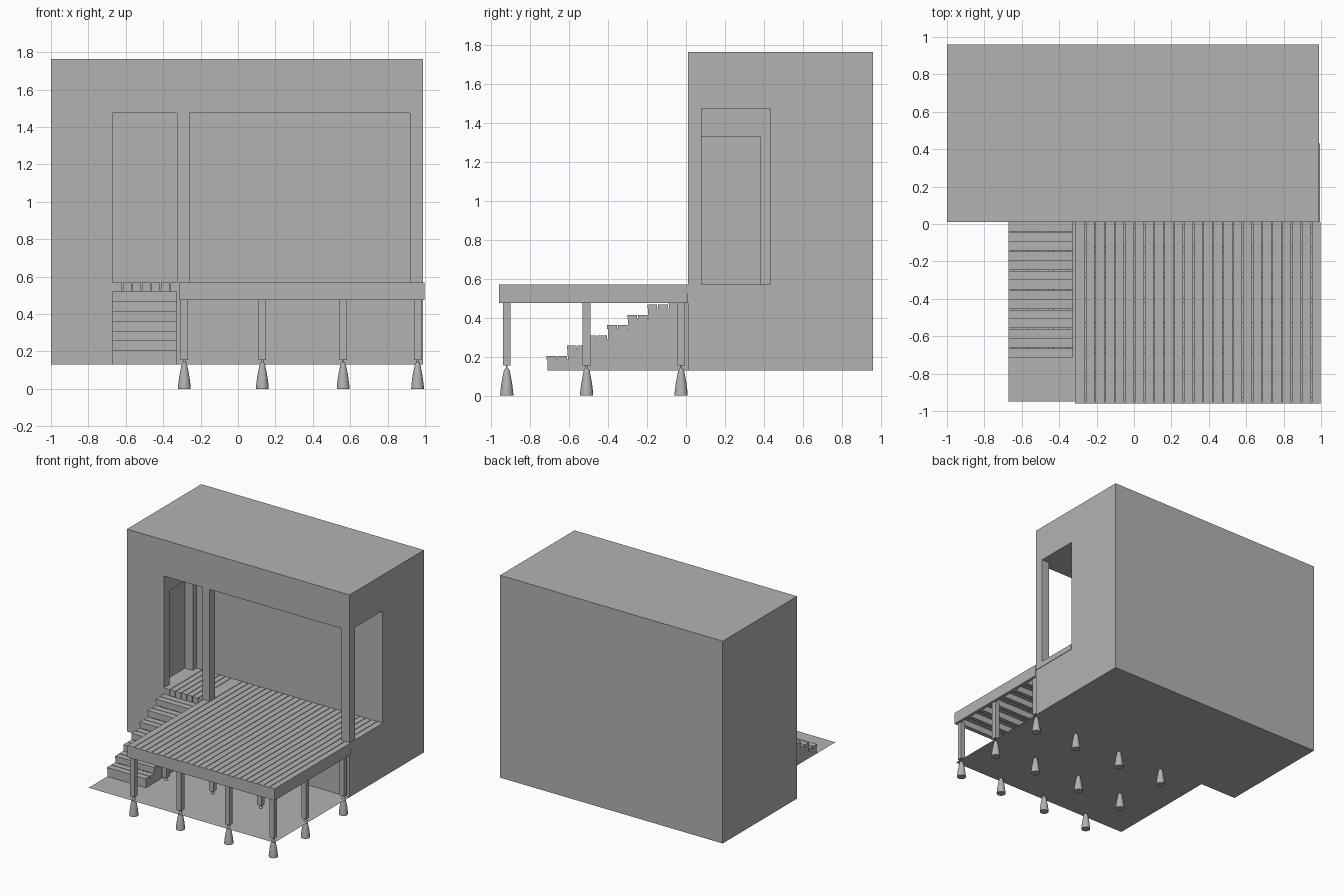
import bpy
import bmesh
import math

old = bpy.data.objects.get("Cube")
if old:
    bpy.data.objects.remove(old, do_unlink=True)

grey = bpy.data.materials.new("plain grey")
grey.use_nodes = True
COLOUR = (0.45, 0.45, 0.45, 1)
grey.diffuse_color = COLOUR
grey.node_tree.nodes["Principled BSDF"].inputs["Base Color"].default_value = COLOUR


def finish(name, bm):
    bmesh.ops.recalc_face_normals(bm, faces=bm.faces)
    mesh = bpy.data.meshes.new(name)
    bm.to_mesh(mesh)
    bm.free()
    mesh.materials.append(grey)
    obj = bpy.data.objects.new(name, mesh)
    bpy.context.collection.objects.link(obj)
    return obj


def boxes(name, spans):
    """One object from boxes given as (x0, x1, y0, y1, z0, z1)."""
    bm = bmesh.new()
    for x0, x1, y0, y1, z0, z1 in spans:
        verts = bmesh.ops.create_cube(bm, size=1)["verts"]
        for v in verts:
            v.co.x = x1 if v.co.x > 0 else x0
            v.co.y = y1 if v.co.y > 0 else y0
            v.co.z = z1 if v.co.z > 0 else z0
    return finish(name, bm)


def activate(obj):
    bpy.ops.object.select_all(action="DESELECT")
    obj.select_set(True)
    bpy.context.view_layer.objects.active = obj


def cut(obj, span):
    cutter = boxes("cutter", [span])
    cutter.hide_render = True
    mod = obj.modifiers.new("cut", "BOOLEAN")
    mod.operation = "DIFFERENCE"
    mod.solver = "EXACT"
    mod.object = cutter
    activate(obj)
    bpy.ops.object.modifier_apply(modifier=mod.name)
    bpy.data.objects.remove(cutter, do_unlink=True)


GROUND, DECK, UNDER, BEAM = 0.13, 0.57, 0.525, 0.475
WALL, FRONT, BACK = 0.01, -0.955, 0.43
LEFT, RIGHT, STAIR = -0.315, 0.998, -0.67
GAP = 0.005

# House block with the corner porch and a doorway recess in its end wall
house = boxes("house", [(-1, 0.99, WALL, 0.96, GROUND, 1.765)])
cut(house, (STAIR, 1.2, -0.2, BACK, UNDER, 1.475))
cut(house, (-0.74, -0.6, 0.08, 0.38, DECK, 1.33))
boxes("porch_posts", [(x, x + w, WALL, 0.08, UNDER, 1.475)
                      for x, w in ((-0.325, 0.065), (0.92, 0.07))])

# Ground sheet
bm = bmesh.new()
bm.faces.new([bm.verts.new(p) for p in (
    (STAIR, -0.95, GROUND), (0.99, -0.95, GROUND),
    (0.99, WALL, GROUND), (STAIR, WALL, GROUND))])
finish("ground", bm)


# Floor boards running front to back
def planks(name, x0, x1, count, y0, y1):
    pitch = (x1 - x0) / count
    boxes(name, [(x0 + i * pitch + (GAP if i else 0), x0 + (i + 1) * pitch,
                  y0, y1, UNDER, DECK) for i in range(count)])


planks("deck_boards", LEFT, RIGHT, 25, FRONT + 0.004, WALL)
planks("porch_boards", LEFT, RIGHT - 0.004, 25, WALL, BACK)
planks("landing_boards", STAIR, LEFT, 7, WALL, BACK)
boxes("front_fascia", [(LEFT, RIGHT, FRONT - 0.004, FRONT + 0.004, BEAM, DECK)])

# Joists and side rims below the boards
step = (WALL - FRONT - 0.03) / 7
boxes("joists", [(LEFT, RIGHT, FRONT + i * step, FRONT + i * step + 0.03, BEAM, UNDER)
                 for i in range(8)])
boxes("side_rims", [(x, x + 0.025, FRONT, WALL, BEAM, UNDER)
                    for x in (LEFT, RIGHT - 0.025)])

# Deck legs, each above a rounded concrete footing
PLACES = [(x, y) for x in (-0.287, 0.13, 0.562, 0.96) for y in (-0.92, -0.51, -0.025)]
boxes("deck_legs", [(x - 0.02, x + 0.02, y - 0.02, y + 0.02, 0.155, BEAM)
                    for x, y in PLACES])
boxes("leg_pins", [(x - 0.005, x + 0.005, y - 0.005, y + 0.005, 0.12, 0.16)
                   for x, y in PLACES])

PROFILE = [(0.034, 0), (0.033, 0.02), (0.028, 0.06), (0.021, 0.1),
           (0.015, 0.128), (0.009, 0.14), (0.003, 0.145)]
SIDES = 20
bm = bmesh.new()
for x, y in PLACES:
    rings = []
    for r, z in PROFILE:
        angles = [math.tau * k / SIDES for k in range(SIDES)]
        rings.append([bm.verts.new((x + r * math.cos(a), y + r * math.sin(a), z))
                      for a in angles])
    for low, high in zip(rings, rings[1:]):
        for k in range(SIDES):
            n = (k + 1) % SIDES
            bm.faces.new((low[k], low[n], high[n], high[k]))
    bm.faces.new(rings[0][::-1])
    bm.faces.new(rings[-1])
footings = finish("footings", bm)
activate(footings)
bpy.ops.object.shade_smooth_by_angle(angle=math.radians(40))

# Stairs: stepped stringers, risers and two boards to a tread
STEPS, RUN, RISE = 7, 0.1036, 0.0525
SX1 = -0.325
START, FIRST, THICK = -0.715, 0.205, 0.02
treads, risers = [], []
for i in range(STEPS):
    y, z = START + i * RUN, FIRST + i * RISE
    half = RUN / 2
    treads.append((STAIR, SX1, y, y + half - GAP / 2, z - THICK, z))
    treads.append((STAIR, SX1, y + half + GAP / 2, y + RUN, z - THICK, z))
    bottom = GROUND if i == 0 else z - RISE
    risers.append((STAIR, SX1, y + 0.003, y + 0.012, bottom, z - THICK))
boxes("stair_treads", treads)
boxes("stair_risers", risers)

bm = bmesh.new()
outline = [(START + 0.005, GROUND)]
for i in range(STEPS):
    y, z = START + 0.005 + i * RUN, FIRST - THICK + i * RISE
    outline += [(y, z), (y + RUN, z)]
outline[-1] = (WALL, outline[-1][1])
outline.append((WALL, GROUND))
WIDTH = 0.025
for k in range(4):
    x = STAIR + k * (SX1 - STAIR - WIDTH) / 3
    face = bm.faces.new([bm.verts.new((x, y, z)) for y, z in outline])
    out = bmesh.ops.extrude_face_region(bm, geom=[face])["geom"]
    moved = [g for g in out if isinstance(g, bmesh.types.BMVert)]
    bmesh.ops.translate(bm, verts=moved, vec=(WIDTH, 0, 0))
finish("stair_stringers", bm)
